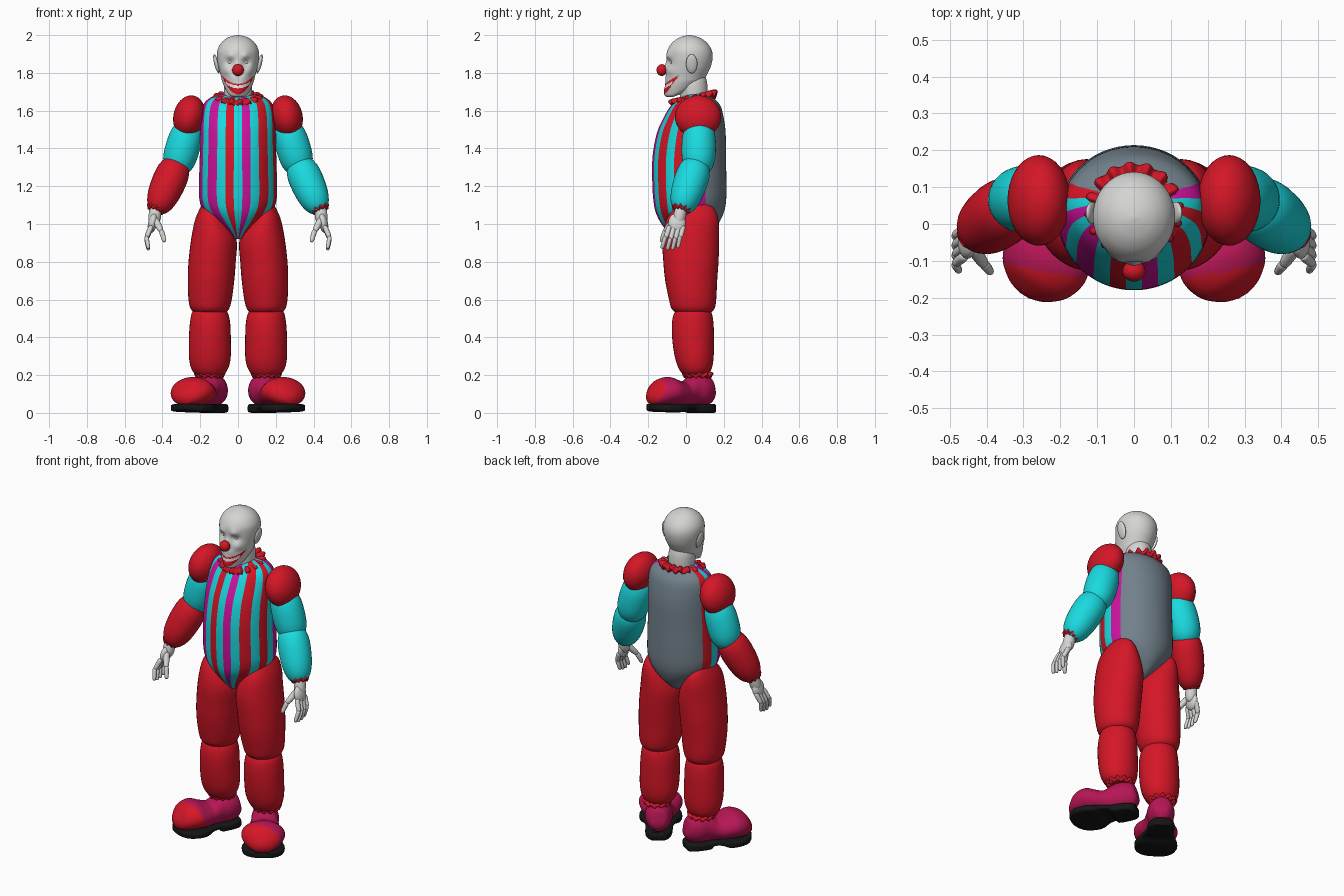
import bpy, bmesh, math
from mathutils import Matrix, Vector

if "Cube" in bpy.data.objects:
    bpy.data.objects.remove(bpy.data.objects["Cube"])

COLORS = {"red": (0.66, 0.008, 0.02), "cyan": (0.01, 0.70, 0.74), "magenta": (0.62, 0.006, 0.34),
          "crimson": (0.47, 0.008, 0.09), "grey": (0.17, 0.22, 0.26), "skin": (0.66, 0.66, 0.65),
          "white": (0.85, 0.85, 0.82), "black": (0.008, 0.008, 0.008)}
MATS = {}
for key, c in COLORS.items():
    MATS[key] = bpy.data.materials.new(key)
    MATS[key].diffuse_color = (*c, 1)


def skin_rows(name, rows, colors, matrix=None, rule=None, cap=True, shape=None):
    """Skin closed rows of points; rule(face, column) gives the colour name."""
    bm = bmesh.new()
    vr = [[bm.verts.new(p) for p in row] for row in rows]
    n = len(rows[0])
    cols = {}
    for a, b in zip(vr, vr[1:]):
        for j in range(n):
            k = (j + 1) % n
            cols[bm.faces.new((a[j], a[k], b[k], b[j]))] = j
    if cap:
        cols[bm.faces.new(vr[0])] = 0
        cols[bm.faces.new(vr[-1])] = 0
    else:
        bmesh.ops.remove_doubles(bm, verts=bm.verts, dist=1e-5)
    if shape:
        for v in bm.verts:
            shape(v)
    if matrix:
        bm.transform(matrix)
    bmesh.ops.recalc_face_normals(bm, faces=bm.faces)
    bm.normal_update()
    for f in bm.faces:
        f.smooth = True
        if rule:
            f.material_index = colors.index(rule(f, cols.get(f, 0)))
    me = bpy.data.meshes.new(name)
    bm.to_mesh(me)
    bm.free()
    for c in colors:
        me.materials.append(MATS[c])
    ob = bpy.data.objects.new(name, me)
    bpy.context.collection.objects.link(ob)
    return ob


def loft(name, rings, colors, angles=None, segs=36, steps=4, power=2, **kw):
    """Elliptical rings (z, x0, x1, y0, y1), eased between the given ones."""
    angles = angles or [2 * math.pi * i / segs for i in range(segs)]
    full = []
    for i in range(len(rings) - 1):
        p = [rings[min(max(i + k, 0), len(rings) - 1)] for k in (-1, 0, 1, 2)]
        for s in range(steps):
            t = s / steps
            full.append([0.5 * (2 * b + (c - a) * t + (2 * a - 5 * b + 4 * c - d) * t * t
                                + (3 * b - a - 3 * c + d) * t ** 3) for a, b, c, d in zip(*p)])
    full.append(rings[-1])

    def se(v):
        return math.copysign(abs(v) ** (2 / power), v)
    rows = [[((x0 + x1) / 2 + (x1 - x0) / 2 * se(math.sin(a)),
              (y0 + y1) / 2 - (y1 - y0) / 2 * se(math.cos(a)), z) for a in angles]
            for z, x0, x1, y0, y1 in full]
    return skin_rows(name, rows, colors, **kw)


def flip(s):
    return Matrix.Diagonal((s, 1, 1, 1))


def puff(name, a, b, r0, r1, color, s=1, p=2.6, segs=32, n=16):
    """Stuffed tube between two points."""
    a, b = Vector(a), Vector(b)
    L = (b - a).length
    rings = []
    for i in range(n + 1):
        u = (1 - math.cos(math.pi * i / n)) / 2
        r = max(0.0008, (r0 + (r1 - r0) * u) * max(0, 1 - abs(2 * u - 1) ** p) ** (1 / p))
        rings.append((u * L, -r, r, -r, r))
    m = flip(s) @ Matrix.Translation(a) @ (b - a).to_track_quat('Z', 'Y').to_matrix().to_4x4()
    return loft(name, rings, [color], segs=segs, steps=1, matrix=m)


def ball(name, c, r, color, s=1, rot=(0, 'Y'), n=18):
    rings = []
    for i in range(n + 1):
        t = math.pi * i / n
        q = max(math.sin(t), 0.01)
        rings.append((-r[2] * math.cos(t), -r[0] * q, r[0] * q, -r[1] * q, r[1] * q))
    m = flip(s) @ Matrix.Translation(c) @ Matrix.Rotation(math.radians(rot[0]), 4, rot[1])
    return loft(name, rings, [color], steps=1, matrix=m)


def ruffle(name, c, R, r, waves, axis=(0, 0, 1), s=1):
    n, rows = waves * 8, []
    for i in range(n + 1):
        a = 2 * math.pi * i / n
        w = math.sin(a * waves)
        rows.append([((R + r * (1 + 0.25 * w) * math.cos(b)) * math.cos(a),
                      (R + r * (1 + 0.25 * w) * math.cos(b)) * math.sin(a),
                      0.6 * r * math.sin(b) + 0.45 * r * w * (1 + math.cos(b)) / 2)
                     for b in [2 * math.pi * j / 10 for j in range(10)]])
    m = flip(s) @ Matrix.Translation(c) @ Vector(axis).to_track_quat('Z', 'Y').to_matrix().to_4x4()
    return skin_rows(name, rows, ["red"], matrix=m, cap=False)


# Striped torso: columns are laid out so that stripe edges are clean
edges = [6.3, 19, 33, 51, 66, 82, 98, 116, 180]
right = ["magenta", "cyan", "red", "cyan", "red", "cyan", "magenta", "grey"]
left = ["red", "cyan", "magenta", "cyan", "magenta", "cyan", "red", "grey"]
bounds = [-e for e in reversed(edges)] + edges
stripes = left[::-1] + ["cyan"] + right
angles, column_color = [], []
for lo, hi, c in zip(bounds, bounds[1:], stripes):
    k = 10 if c == "grey" else 3
    angles += [math.radians(lo + (hi - lo) * i / k) for i in range(k)]
    column_color += [c] * k
torso = [(.92, .02, -.06, .06), (.95, .05, -.09, .12), (1.0, .11, -.13, .17), (1.06, .175, -.16, .2),
         (1.12, .203, -.172, .212), (1.2, .207, -.178, .214), (1.35, .203, -.178, .212),
         (1.48, .2, -.155, .21), (1.56, .197, -.12, .2), (1.62, .187, -.085, .185),
         (1.655, .166, -.05, .16), (1.68, .12, -.01, .13), (1.69, .05, .03, .09)]
loft("torso", [(z, -r, r, f, b) for z, r, f, b in torso], ["cyan", "red", "magenta", "grey"],
     angles=angles, rule=lambda f, j: column_color[j])

# Head with sculpted face and painted grin
head = [(1.672, .025, -.095, -.03), (1.68, .048, -.106, .02), (1.70, .064, -.11, .06), (1.74, .08, -.11, .085),
        (1.78, .09, -.106, .105), (1.83, .103, -.104, .13), (1.88, .111, -.102, .141),
        (1.92, .109, -.098, .136), (1.955, .092, -.078, .115), (1.98, .065, -.048, .085),
        (1.994, .035, -.015, .05), (2.0, .006, .012, .022)]
bumps = [(.042, 1.857, .017, .016), (.04, 1.888, .016, -.011), (.062, 1.81, .018, -.010),
         (0, 1.695, .018, -.008), (0, 1.83, .016, -.012), (.03, 1.775, .016, -.005)]


def face_shape(v):
    x, y, z = v.co
    if y < 0:
        for bx, bz, sg, d in bumps:
            v.co.y += d * math.exp(-((abs(x) - bx) ** 2 + (z - bz) ** 2) / (2 * sg * sg)) * min(1, -y / .04)
    if z < 1.76:
        v.co.z += max(0, y + .07) * 0.35 * (1.76 - z) / .09


def face_paint(f, j):
    c = f.calc_center_median()
    q = (c.x / .086) ** 2
    low, top = 1.686 + .1 * q, 1.742 + .044 * q
    if c.y > -.02 or q > 1 or not low < c.z < top:
        return "skin"
    return "white" if top - .026 < c.z < top - .01 and q < .55 else "red"


loft("head", [(z, -r, r, f, b) for z, r, f, b in head], ["skin", "red", "white"], segs=120, steps=8,
     shape=face_shape, rule=face_paint)
puff("neck", (0, .045, 1.6), (0, .035, 1.82), .075, .075, "skin")
ball("nose", (0, -.128, 1.815), (.031, .028, .031), "red")
ruffle("collar", (0, .04, 1.662), .098, .03, 16, (0, -.22, 1))

thigh = [(1.11, .14, .185, .0, .1), (1.08, .1, .203, -.06, .15), (1.02, .055, .228, -.105, .172),
         (.92, .008, .248, -.125, .176), (.8, .012, .262, -.12, .172), (.7, .02, .266, -.11, .165),
         (.6, .033, .262, -.09, .16), (.55, .048, .25, -.075, .15), (.525, .07, .22, -.04, .12),
         (.515, .11, .17, 0, .08)]
shin = [(.56, .1, .19, -.01, .09), (.54, .06, .238, -.055, .13), (.48, .042, .254, -.074, .145),
        (.38, .038, .26, -.072, .148), (.28, .04, .258, -.055, .145), (.22, .06, .24, -.03, .13),
        (.19, .09, .2, 0, .1)]
shoe = [(0, .03, .08, .12), (.02, .055, .05, .185), (.07, .075, .035, .205), (.13, .076, .035, .2),
        (.18, .087, .035, .168), (.22, .105, .035, .172), (.28, .121, .035, .19), (.34, .103, .035, .172),
        (.38, .058, .045, .125), (.395, .015, .07, .095)]
sole = [(.008, .045, .0), (.03, .064, .0), (.07, .074, .0), (.13, .075, .0), (.15, .077, .018),
        (.19, .09, .018), (.23, .108, .004), (.28, .119, .004), (.34, .102, .006), (.375, .062, .012),
        (.388, .03, .02)]
d = Vector((.525, -.85, 0)).normalized()
shoe_frame = Matrix.Translation((.09, .142, 0)) @ Matrix(
    ((-d.y, 0, d.x, 0), (d.x, 0, d.y, 0), (0, 1, 0, 0), (0, 0, 0, 1)))

for s, side in ((-1, "left"), (1, "right")):
    m = flip(s)
    # Legs and shoes
    loft(side + "_thigh", thigh, ["red"], matrix=m)
    loft(side + "_shin", shin, ["red"], matrix=m)
    ruffle(side + "_ankle_ruffle", (.15, .062, .2), .06, .02, 12, s=s)
    loft(side + "_shoe", [(t, -w, w, lo, hi) for t, w, lo, hi in shoe], ["crimson", "red"], segs=48, steps=6,
         matrix=m @ shoe_frame,
         rule=lambda f, j: "red" if f.normal.y < -.28 and f.calc_center_median().y < -.05 else "crimson")
    loft(side + "_sole", [(t, -w, w, lo, .048) for t, w, lo in sole], ["black"], power=5, matrix=m @ shoe_frame)
    # Arms
    ball(side + "_shoulder_puff", (.258, .064, 1.568), (.084, .123, .114), "red", s, (-12, 'Y'))
    puff(side + "_upper_arm", (.25, .07, 1.55), (.335, .065, 1.26), .09, .092, "cyan", s)
    puff(side + "_forearm", (.312, .065, 1.345), (.437, -.03, 1.06), .098, .08, "cyan" if s > 0 else "red", s)
    ruffle(side + "_wrist_ruffle", (.434, -.026, 1.078), .033, .017, 10, (-.4, .3, 1), s)
    # Hand
    puff(side + "_wrist", (.432, -.02, 1.11), (.447, -.045, .99), .032, .034, "skin", s)
    ball(side + "_palm", (.452, -.048, 1.005), (.024, .046, .054), "skin", s, (-12, 'Y'))
    for i in range(4):
        y = -.086 + i * .024
        long = .014 * (1 - abs(i - 1.4) / 1.6)
        knuckle, mid = (.458, y, .99), (.486, y - .022 + i * .002, .927 - long)
        tip = (.474, y - .042 + i * .004, .872 - long)
        puff(f"{side}_finger_{i}_base", knuckle, mid, .0145, .0125, "skin", s, 4, 14)
        puff(f"{side}_finger_{i}_tip", (mid[0], mid[1], mid[2] + .01), tip, .0125, .010, "skin", s, 4, 14)
    puff(side + "_thumb_base", (.44, -.06, 1.025), (.405, -.112, .96), .02, .015, "skin", s, 4, 14)
    puff(side + "_thumb_tip", (.407, -.108, .968), (.388, -.132, .905), .015, .011, "skin", s, 4, 14)
    # Ear and eye
    ball(side + "_ear", (.114, .03, 1.848), (.012, .03, .052), "skin", s, (14, 'Y'))
    ball(side + "_eye", (.04, -.071, 1.857), (.015, .013, .010), "white", s)

for m in bpy.data.materials:
    if m.users and not m.is_grease_pencil:
        m.use_nodes = True
        m.node_tree.nodes["Principled BSDF"].inputs["Base Color"].default_value = m.diffuse_color
